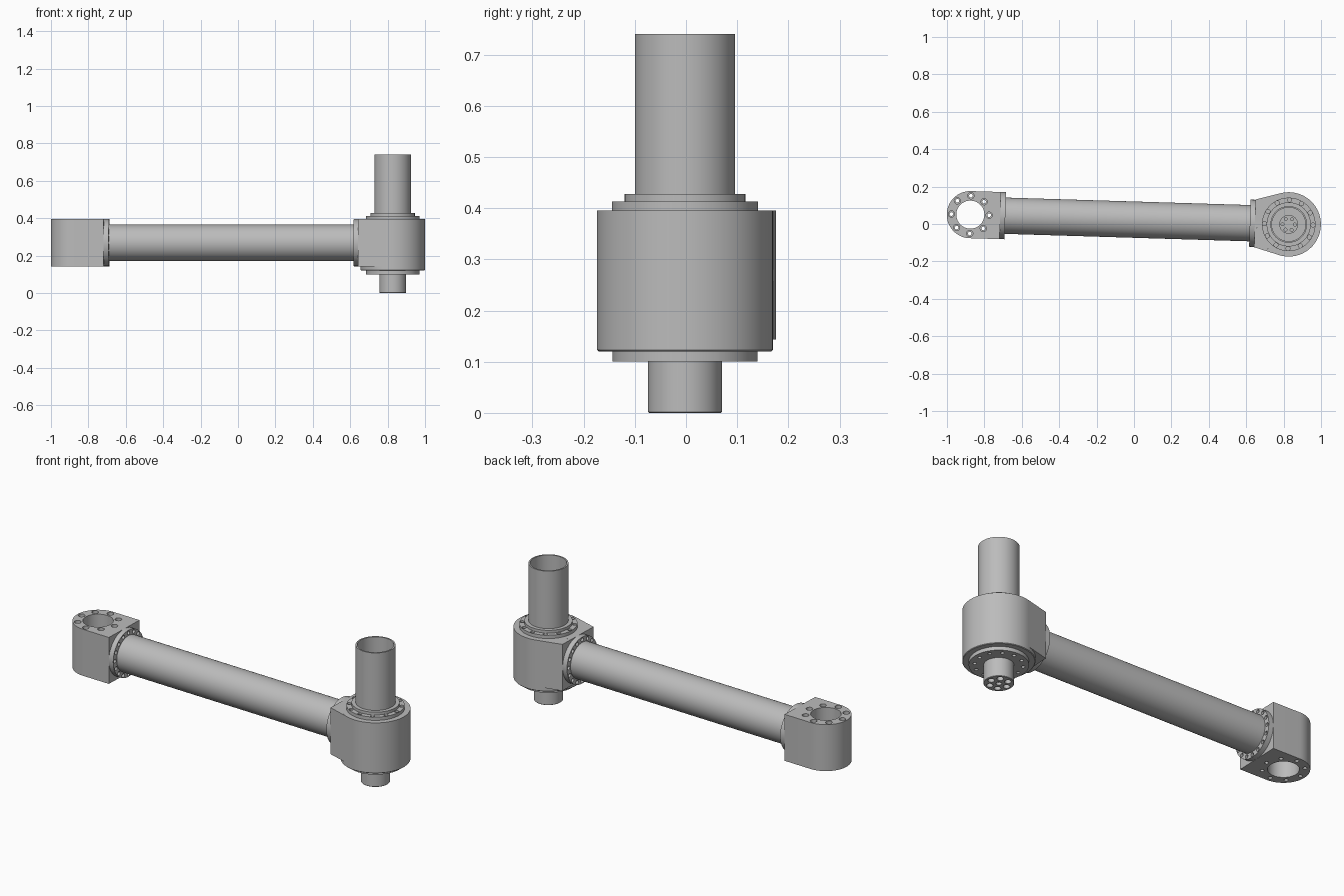
import bpy, bmesh
from math import sin, cos, pi, radians
from mathutils import Matrix

cube = bpy.data.objects.get("Cube")
if cube:
    bpy.data.objects.remove(cube, do_unlink=True)

grey = bpy.data.materials.new("machined_grey")
grey.use_nodes = True
grey.diffuse_color = (0.5, 0.5, 0.5, 1)
grey.node_tree.nodes["Principled BSDF"].inputs["Base Color"].default_value = (0.5, 0.5, 0.5, 1)

# Frames: the arm runs along its own x from the small eye to the large joint
LENGTH = 1.703
MID = 0.269
ARM = Matrix.Translation((-0.875, 0.05, 0)) @ Matrix.Rotation(radians(-1.75), 4, "Z")
JOINT = ARM @ Matrix.Translation((LENGTH, 0, 0))
ALONG = ARM @ Matrix.Translation((0, 0, MID)) @ Matrix.Rotation(pi / 2, 4, "Y")


def finish(name, bm, matrix):
    bmesh.ops.recalc_face_normals(bm, faces=bm.faces)
    bm.transform(matrix)
    mesh = bpy.data.meshes.new(name)
    bm.to_mesh(mesh)
    bm.free()
    mesh.materials.append(grey)
    obj = bpy.data.objects.new(name, mesh)
    bpy.context.collection.objects.link(obj)
    return obj


def lathe(name, profile, matrix, seg=72, places=((0, 0),)):
    """Turned solid from (radius, height) points, repeated at each place."""
    bm = bmesh.new()
    for px, py in places:
        rings = [[bm.verts.new((px + r * cos(2 * pi * i / seg), py + r * sin(2 * pi * i / seg), z))
                  for i in range(seg)] for r, z in profile]
        for a, b in zip(rings, rings[1:]):
            for i in range(seg):
                j = (i + 1) % seg
                bm.faces.new((a[i], a[j], b[j], b[i]))
        bm.faces.new(rings[0])
        bm.faces.new(rings[-1])
    return finish(name, bm, matrix)


def prism(name, outline, z0, z1, matrix):
    bm = bmesh.new()
    face = bm.faces.new([bm.verts.new((x, y, z0)) for x, y in outline])
    top = bmesh.ops.extrude_face_region(bm, geom=[face])["geom"]
    bmesh.ops.translate(bm, vec=(0, 0, z1 - z0),
                        verts=[v for v in top if isinstance(v, bmesh.types.BMVert)])
    return finish(name, bm, matrix)


def circle(count, radius, start=0.0):
    return [(radius * cos(start + 2 * pi * i / count), radius * sin(start + 2 * pi * i / count))
            for i in range(count)]


def arc(radius, a0, a1, steps=36):
    angles = [radians(a0 + (a1 - a0) * i / steps) for i in range(steps + 1)]
    return [(radius * cos(a), radius * sin(a)) for a in angles]


def cut(obj, profile, matrix, seg=16, places=((0, 0),)):
    cutter = lathe("cutter", profile, matrix, seg, places)
    cutter.hide_render = True
    mod = obj.modifiers.new("cut", "BOOLEAN")
    mod.operation, mod.solver, mod.object = "DIFFERENCE", "EXACT", cutter
    with bpy.context.temp_override(object=obj, active_object=obj):
        bpy.ops.object.modifier_apply(modifier=mod.name)
    bpy.data.objects.remove(cutter, do_unlink=True)


parts = []

# Small eye: round-ended block with a bore and counterbored bolt holes
eye = prism("eye_block", arc(0.126, 90, 270) + [(0.16, -0.126), (0.16, 0.126)], 0.143, 0.395, ARM)
cut(eye, [(0.075, 0), (0.075, 0.6)], ARM, 64)
cut(eye, [(0.01, 0), (0.01, 0.36), (0.017, 0.36), (0.017, 0.6)], ARM, 16, circle(8, 0.101))
parts.append(eye)

# Flanges with bolt holes at both ends of the arm tube
for name, x0, x1 in (("eye_flange", 0.16, 0.187), ("joint_flange", 1.495, 1.522)):
    flange = lathe(name, [(0.126, x0), (0.126, x1)], ALONG)
    cut(flange, [(0.01, x0 - 0.01), (0.01, x1 + 0.01)], ALONG, 16, circle(16, 0.112))
    parts.append(flange)

parts.append(lathe("arm_tube", [(0.097, 0.187), (0.097, 1.495)], ALONG))

# Large joint: drum with a tapering neck toward the arm
parts.append(lathe("joint_drum", [(0.169, 0.12), (0.172, 0.123), (0.172, 0.395)], JOINT))
neck_x = 1.522 - LENGTH
parts.append(prism("joint_neck", [(neck_x, -0.128), (neck_x, 0.128)] + arc(0.172, 105, 255),
                   0.143, 0.395, JOINT))

# Bearing covers above and below the drum
cover = lathe("upper_cover", [(0.143, 0.395), (0.143, 0.413)], JOINT)
cut(cover, [(0.011, 0.38), (0.011, 0.43)], JOINT, 16, circle(12, 0.13))
parts.append(cover)
parts.append(lathe("upper_collar", [(0.118, 0.413), (0.118, 0.428)], JOINT))
lower = lathe("lower_cover", [(0.142, 0.1), (0.142, 0.12)], JOINT)
cut(lower, [(0.009, 0.08), (0.009, 0.13)], JOINT, 16, circle(12, 0.115))
parts.append(lower)

# Hollow mast with a small bolted hub on its floor
parts.append(lathe("mast_tube", [(0.098, 0.428), (0.098, 0.74), (0.09, 0.74), (0.09, 0.432)], JOINT))
hub = lathe("mast_hub", [(0.05, 0.432), (0.05, 0.442)], JOINT)
cut(hub, [(0.008, 0.42), (0.008, 0.46)], JOINT, 16, circle(6, 0.033))
parts.append(hub)

# Lower stub shaft with a ring of pockets in its end
stub = lathe("stub_shaft", [(0.07, 0), (0.072, 0.002), (0.072, 0.1)], JOINT)
cut(stub, [(0.016, -0.02), (0.016, 0.02)], JOINT, 20, circle(6, 0.046))
cut(stub, [(0.014, -0.02), (0.014, 0.015)], JOINT, 20)
parts.append(stub)

# Smooth the round walls and keep the machined edges crisp
bpy.ops.object.select_all(action="DESELECT")
for part in parts:
    part.select_set(True)
bpy.context.view_layer.objects.active = parts[0]
bpy.ops.object.shade_smooth_by_angle(angle=radians(30))
